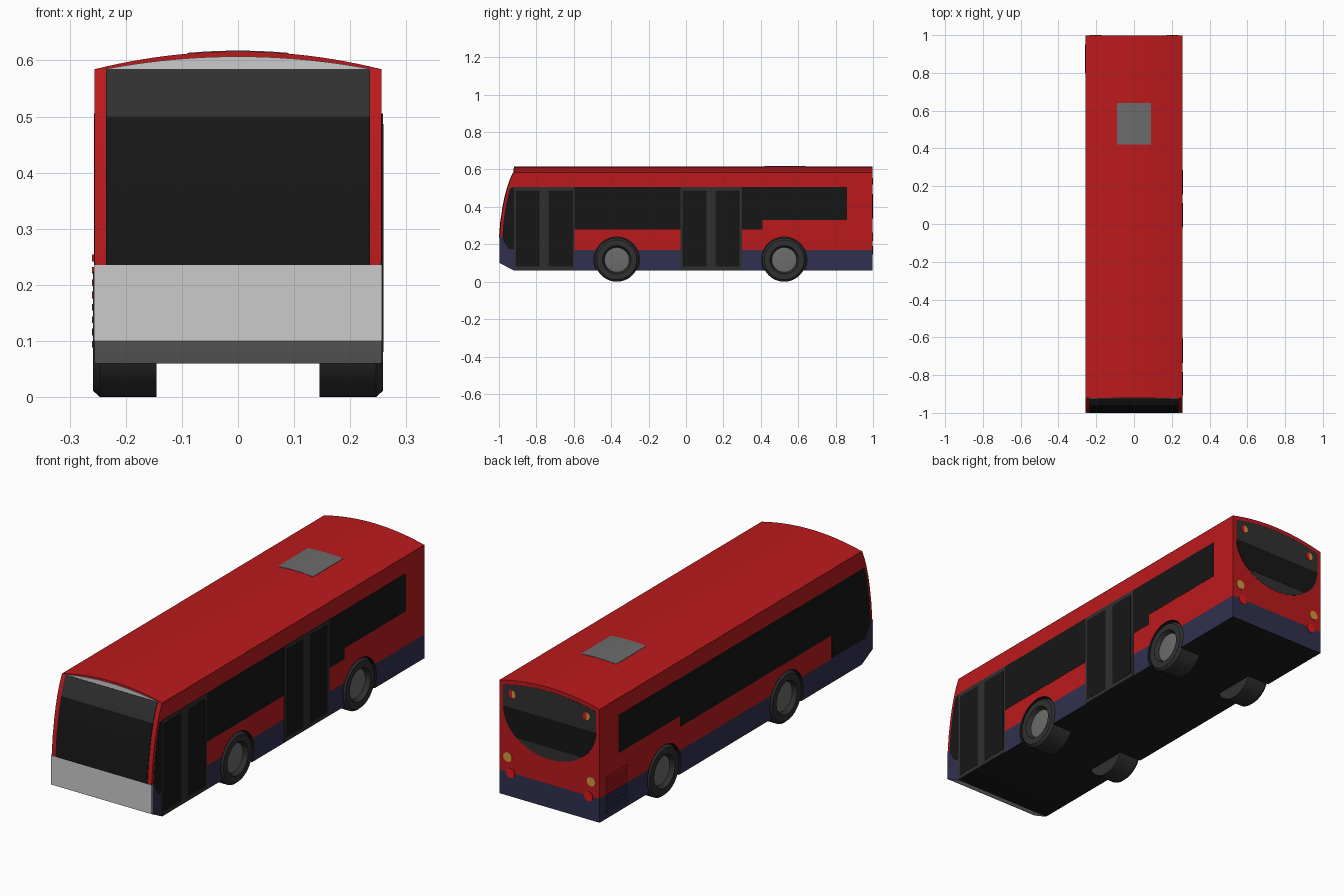
import bpy, bmesh, math
from mathutils import Vector

if "Cube" in bpy.data.objects:
    bpy.data.objects.remove(bpy.data.objects["Cube"])

W = 0.256      # body half width
REAR = 0.997   # rear face of the body


def material(name, r, g, b):
    m = bpy.data.materials.new(name)
    m.diffuse_color = (r, g, b, 1)
    m.use_nodes = True
    m.node_tree.nodes["Principled BSDF"].inputs["Base Color"].default_value = m.diffuse_color
    return m


RED = material("red_paint", 0.5, 0.01, 0.012)
NAVY = material("navy_paint", 0.03, 0.03, 0.08)
GLASS = material("dark_glass", 0.008, 0.008, 0.008)
FRAME = material("dark_frame", 0.03, 0.03, 0.03)
BLACK = material("underside_black", 0.012, 0.012, 0.012)
STEEL = material("steel_grey", 0.15, 0.15, 0.15)
AMBER = material("amber_light", 0.7, 0.3, 0.05)
LAMP = material("red_light", 0.75, 0.01, 0.01)


def finish(name, bm, *mats):
    bmesh.ops.recalc_face_normals(bm, faces=bm.faces[:])
    me = bpy.data.meshes.new(name)
    bm.to_mesh(me)
    bm.free()
    for m in mats:
        if m:
            me.materials.append(m)
    ob = bpy.data.objects.new(name, me)
    bpy.context.collection.objects.link(ob)
    return ob


def prism(pts, plane, at, depth):
    """Outline extruded along x (points are y,z) or along y (points are x,z)."""
    bm = bmesh.new()
    place = (lambda u, v: (at, u, v)) if plane == "x" else (lambda u, v: (u, at, v))
    face = bm.faces.new([bm.verts.new(place(u, v)) for u, v in pts])
    ext = bmesh.ops.extrude_face_region(bm, geom=[face])["geom"]
    move = Vector((depth, 0, 0)) if plane == "x" else Vector((0, depth, 0))
    bmesh.ops.translate(bm, vec=move, verts=[e for e in ext if isinstance(e, bmesh.types.BMVert)])
    return bm


def plate(name, pts, plane, at, depth, mat):
    return finish(name, prism(pts, plane, at, depth), mat)


def side_plate(name, side, pts, proud, mat):
    return plate(name, pts, "x", side * (W - 0.004), side * (0.004 + proud), mat)


def rect(u0, u1, v0, v1):
    return [(u0, v0), (u1, v0), (u1, v1), (u0, v1)]


def arc(half, rise, z, n=24):
    """Shallow arch from x=-half to x=half, crown height z."""
    xs = [half * (2 * i / n - 1) for i in range(n + 1)]
    return [(x, z - rise * (x / half) ** 2) for x in xs]


# Body: side outline pulled across the width, coloured by zone
front = [(-1, 0.235), (-0.993, 0.32), (-0.981, 0.40), (-0.971, 0.45),
         (-0.958, 0.50), (-0.943, 0.545), (-0.925, 0.585)]
outline = [(REAR, 0.06), (-0.92, 0.06), (-0.997, 0.10)] + [(y + 0.003, z) for y, z in front] + [(REAR, 0.585)]
bm = prism(outline, "x", -W, 2 * W)
bmesh.ops.bisect_plane(bm, geom=bm.verts[:] + bm.edges[:] + bm.faces[:],
                       plane_co=(0, 0, 0.17), plane_no=(0, 0, 1))
bmesh.ops.recalc_face_normals(bm, faces=bm.faces[:])
for f in bm.faces:
    z = f.calc_center_median().z
    if f.normal.z < -0.95:
        f.material_index = 0
    elif f.normal.y < -0.3 and z < 0.17:
        f.material_index = 3
    else:
        f.material_index = 2 if max(v.co.z for v in f.verts) < 0.18 else 1
GREY = material("light_grey", 0.8, 0.8, 0.8)
body = finish("body", bm, BLACK, RED, NAVY, GREY)

# Wheel arches
bm = bmesh.new()
AXLES = (-0.37, 0.525)
for y in AXLES:
    for s in (-1, 1):
        vs = bmesh.ops.create_cone(bm, cap_ends=True, segments=48, radius1=0.122, radius2=0.122, depth=0.16)["verts"]
        for v in vs:
            v.co = (s * 0.22 + v.co.z, y + v.co.x, 0.117 + v.co.y)
cutter = finish("arch_cutter", bm, BLACK)
cutter.hide_render = True
cutter.hide_set(True)
mod = body.modifiers.new("arches", "BOOLEAN")
mod.object = cutter
mod.operation = "DIFFERENCE"
mod.solver = "EXACT"

# Arched roof and hatch
plate("roof", arc(W + 0.001, 0.032, 0.616), "y", -0.92, REAR + 0.92, RED)
hatch = arc(0.09, 0.004, 0.6175, 8)
plate("roof_hatch", hatch + [(0.09, 0.608), (-0.09, 0.608)], "y", 0.42, 0.22, STEEL)


# Front: windscreen, sign, lower panel, header
def front_strip(name, pts, half, mat):
    loop = pts + [(y + 0.006, z) for y, z in reversed(pts)]
    return plate(name, loop, "x", -half, 2 * half, mat)


front_strip("windscreen", front[:5], 0.235, GLASS)
front_strip("destination_sign", front[4:], 0.235, FRAME)
front_strip("front_panel", [(-0.9995, 0.101), (-0.9995, 0.235)], W + 0.001, GREY)
plate("front_header", arc(0.235, 0.022, 0.607), "y", -0.923, 0.006, GREY)

# Side windows
edge = [(y + 0.017, z) for y, z in front[:5]]
low_front = [(-0.966, 0.20), (-0.945, 0.172)]
rear_strip = [(0.41, 0.28), (0.41, 0.33), (0.86, 0.33), (0.86, 0.505)]
side_plate("right_windows", 1, [(-0.6, 0.28)] + rear_strip + [(-0.6, 0.505)], 0.001, GLASS)
side_plate("right_quarter_window", 1, edge[::-1] + low_front + [(-0.915, 0.172), (-0.915, 0.505)], 0.001, GLASS)
side_plate("left_windows", -1, edge[::-1] + low_front + [(-0.70, 0.172), (-0.70, 0.28)] + rear_strip, 0.001, GLASS)
for s, n in ((1, "right"), (-1, "left")):
    corner = [(-0.997, 0.165), (-0.997, 0.24), (-0.983, 0.235)] + low_front + [(-0.945, 0.165)]
    side_plate(n + "_corner_skirt", s, corner, 0.0008, NAVY)

# Double doors on the right side
for n, y0, y1, panes in (("front", -0.92, -0.595, ((-0.908, -0.783), (-0.735, -0.605))),
                         ("middle", -0.03, 0.30, ((-0.018, 0.11), (0.157, 0.285)))):
    side_plate(n + "_door_frame", 1, rect(y0, y1, 0.062, 0.505), 0.002, FRAME)
    for i, (a, b) in enumerate(panes):
        side_plate(f"{n}_door_pane_{i + 1}", 1, rect(a, b, 0.08, 0.487), 0.003, GLASS)

# Engine louvres on the left side
for i in range(8):
    z = 0.088 + i * 0.022
    side_plate(f"louvre_{i + 1}", -1, rect(0.80, 0.95, z, z + 0.012), 0.004, NAVY if z < 0.165 else RED)

# Rear window surround and pane
bowl = [(0.237 * math.cos(t), 0.47 - 0.185 * math.sin(t)) for t in [math.pi * i / 32 for i in range(33)]]
plate("rear_surround", arc(0.237, 0.03, 0.598) + bowl, "y", REAR - 0.004, 0.005, FRAME)
plate("rear_window", [p for p in bowl if p[1] > 0.335], "y", REAR - 0.004, 0.006, GLASS)


def lamp(name, x, z, r, mat, a0=0.0, a1=360.0):
    n = 24
    pts = [(x + r * math.cos(math.radians(a0 + (a1 - a0) * i / n)),
            z + r * math.sin(math.radians(a0 + (a1 - a0) * i / n)))
           for i in range(n if a1 - a0 == 360 else n + 1)]
    plate(name, pts, "y", REAR - 0.004, 0.007, mat)


# Rear lamps, tyres and hubs
def lathe(name, side, y, profile, mat):
    bm = bmesh.new()
    vs = [bm.verts.new((side * x, y, 0.117 + r)) for x, r in profile]
    es = [bm.edges.new(p) for p in zip(vs, vs[1:])]
    bmesh.ops.spin(bm, geom=vs + es, cent=(0, y, 0.117), axis=(1, 0, 0), angle=math.tau, steps=48)
    bmesh.ops.remove_doubles(bm, verts=bm.verts[:], dist=1e-5)
    return finish(name, bm, mat)


for s, n in ((1, "right"), (-1, "left")):
    lamp(n + "_upper_red_lamp", s * 0.19, 0.537, 0.018, LAMP, -90, 90)
    lamp(n + "_upper_amber_lamp", s * 0.19, 0.537, 0.018, AMBER, 90, 270)
    lamp(n + "_indicator", s * 0.214, 0.24, 0.022, AMBER)
    lamp(n + "_brake_lamp", s * 0.20, 0.168, 0.022, LAMP)
    for y, end in zip(AXLES, ("front", "rear")):
        lathe(f"{n}_{end}_tyre", s, y, [(0.145, 0), (0.145, 0.117), (0.246, 0.117), (0.258, 0.106),
                                        (0.258, 0.076), (0.238, 0.066)], FRAME)
        lathe(f"{n}_{end}_hub", s, y, [(0.238, 0.067), (0.240, 0.05), (0.242, 0)], STEEL)

# Smooth curved surfaces, keep edges sharp
for ob in bpy.data.objects:
    if ob is not cutter:
        ob.select_set(True)
bpy.context.view_layer.objects.active = body
bpy.ops.object.shade_smooth_by_angle(angle=math.radians(30))
